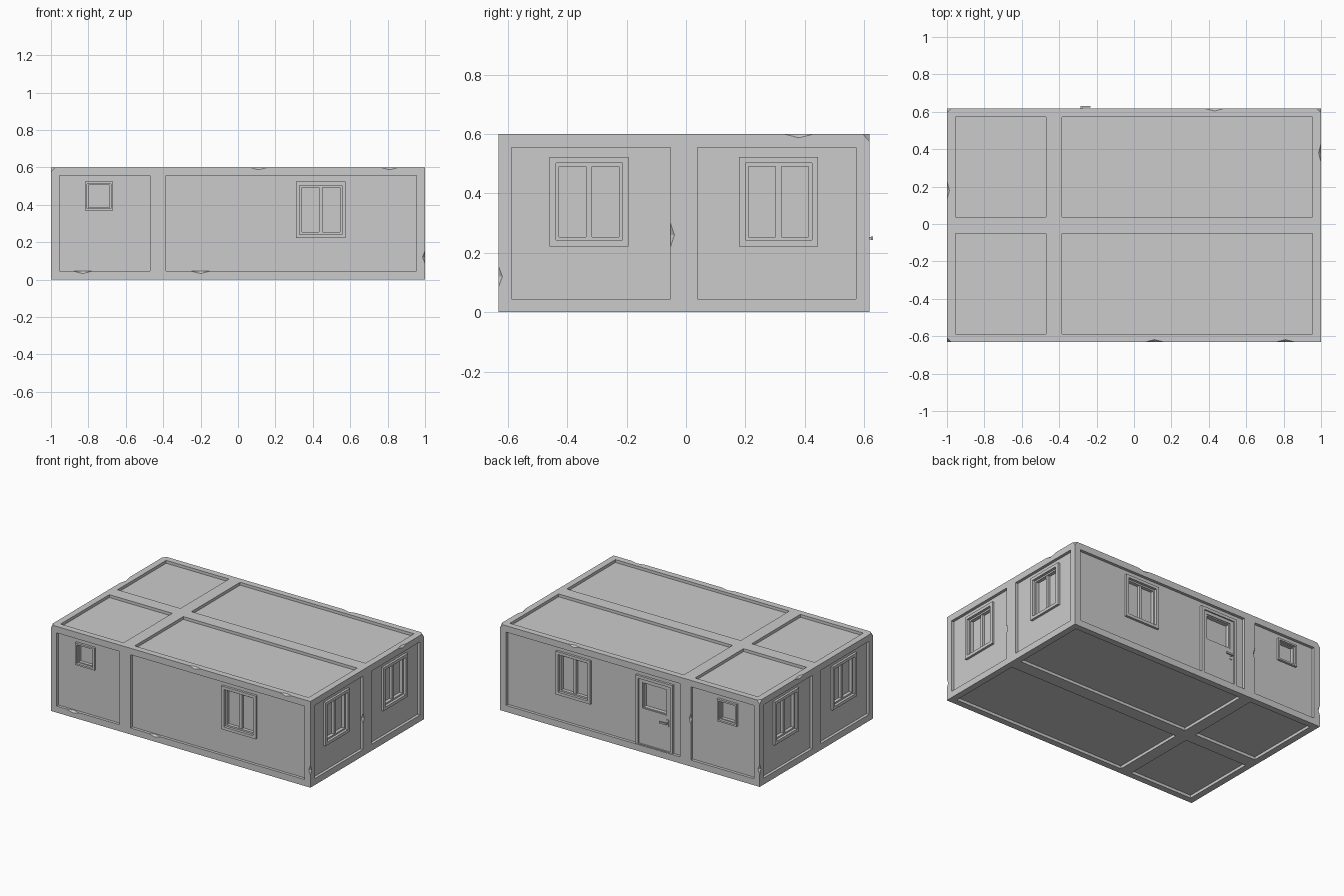
import bpy
import bmesh
from mathutils import Matrix, Vector

if "Cube" in bpy.data.objects:
    bpy.data.objects.remove(bpy.data.objects["Cube"], do_unlink=True)

HX, HY, H, CY = 1.0, 0.624, 0.6, -0.007     # half length, half width, height, y centre
SINK = 0.02                                 # depth of the wall panels
PANE = -0.045                               # depth of the glass

grey = bpy.data.materials.new("light grey")
grey.use_nodes = True
grey.diffuse_color = (0.6, 0.6, 0.6, 1)
grey.node_tree.nodes["Principled BSDF"].inputs["Base Color"].default_value = (0.6, 0.6, 0.6, 1)


def side(u, v, d, origin):
    """Frame of one wall: u along it, v up it, d outward."""
    m = Matrix((u, v, d)).transposed().to_4x4()
    m.translation = Vector(origin)
    return m


X, Y, Z = Vector((1, 0, 0)), Vector((0, 1, 0)), Vector((0, 0, 1))
FRONT = side(X, Z, -Y, (0, CY - HY, 0))
BACK = side(X, Z, Y, (0, CY + HY, 0))
LEFT = side(Y, Z, X, (HX, CY, 0))
RIGHT = side(Y, Z, -X, (-HX, CY, 0))
TOP = side(X, Y, Z, (0, CY, H))
BOTTOM = side(X, Y, -Z, (0, CY, 0))


def box(bm, m, rect, d0, d1):
    u0, u1, v0, v1 = rect
    mid = Vector((u0 + u1, v0 + v1, d0 + d1)) / 2
    size = Matrix.Diagonal((u1 - u0, v1 - v0, d1 - d0, 1))
    bmesh.ops.create_cube(bm, size=1, matrix=m @ Matrix.Translation(mid) @ size)


def ring(bm, m, outer, inner, d0, d1):
    """Rectangular frame between two rectangles."""
    loops = []
    for (u0, u1, v0, v1), d in ((outer, d0), (outer, d1), (inner, d1), (inner, d0)):
        corners = ((u0, v0), (u1, v0), (u1, v1), (u0, v1))
        loops.append([bm.verts.new(m @ Vector((u, v, d))) for u, v in corners])
    for k in range(4):
        a, b = loops[k], loops[(k + 1) % 4]
        for i in range(4):
            j = (i + 1) % 4
            bm.faces.new((a[i], a[j], b[j], b[i]))


def shrink(rect, t):
    return rect[0] + t, rect[1] - t, rect[2] + t, rect[3] - t


def make(name, bm):
    bmesh.ops.recalc_face_normals(bm, faces=bm.faces)
    mesh = bpy.data.meshes.new(name)
    bm.to_mesh(mesh)
    bm.free()
    mesh.materials.append(grey)
    obj = bpy.data.objects.new(name, mesh)
    bpy.context.collection.objects.link(obj)
    return obj


# Container shell
bm = bmesh.new()
box(bm, TOP, (-HX, HX, -HY, HY), -H, 0)
shell = make("container_shell", bm)

# Sunken panels on all six sides
bm = bmesh.new()
long_spans = ((-0.955, -0.47), (-0.385, 0.955))
cross_spans = ((-0.58, -0.045), (0.045, 0.58))
for m in (FRONT, BACK):
    for a, b in long_spans:
        box(bm, m, (a, b, 0.045, 0.555), -SINK, 0.05)
for m in (LEFT, RIGHT):
    for a, b in cross_spans:
        box(bm, m, (a, b, 0.045, 0.555), -SINK, 0.05)
for m in (TOP, BOTTOM):
    for a, b in long_spans:
        for c, d in cross_spans:
            box(bm, m, (a, b, c, d), -SINK, 0.05)
panel_cutter = make("panel_cutter", bm)

# Windows: rim, sash, centre bar and an opening in the wall
holes = bmesh.new()


def window(name, m, rect, rim, sash, bar):
    bm = bmesh.new()
    opening = shrink(rect, rim)
    box(holes, m, opening, PANE, 0.05)
    ring(bm, m, rect, opening, -SINK, -0.004)
    ring(bm, m, opening, shrink(opening, sash), PANE, -0.022)
    if bar:
        u = (rect[0] + rect[1]) / 2
        g = shrink(opening, sash)
        box(bm, m, (u - 0.01, u + 0.01, g[2], g[3]), PANE, -0.026)
    make(name, bm)


for label, m in (("front", FRONT), ("back", BACK)):
    window(label + "_small_window", m, (-0.818, -0.668, 0.368, 0.523), 0.012, 0.006, False)
    window(label + "_large_window", m, (0.31, 0.576, 0.222, 0.523), 0.02, 0.011, True)
for label, m in (("left", LEFT), ("right", RIGHT)):
    for end, u in (("front", -0.319), ("rear", 0.319)):
        window(f"{label}_{end}_window", m, (u - 0.133, u + 0.133, 0.222, 0.523), 0.021, 0.011, True)

# Door on the back: surround, leaf and glazed opening
door = (-0.325, -0.04, 0.045, 0.523)
leaf = (-0.305, -0.06, 0.051, 0.503)
glass = (-0.278, -0.087, 0.3, 0.482)
bm = bmesh.new()
ring(bm, BACK, door, leaf, -SINK, -0.004)
make("door_surround", bm)
bm = bmesh.new()
ring(bm, BACK, leaf, glass, -SINK, -0.013)
ring(bm, BACK, glass, shrink(glass, 0.008), PANE, -0.018)
make("door_leaf", bm)
box(holes, BACK, glass, PANE, 0.05)

# Door handle
bm = bmesh.new()
box(bm, BACK, (-0.292, -0.272, 0.225, 0.27), -0.014, -0.009)
box(bm, BACK, (-0.286, -0.276, 0.244, 0.254), -0.01, 0.007)
box(bm, BACK, (-0.286, -0.232, 0.243, 0.255), 0.006, 0.013)
make("door_handle", bm)


# Chipped edges: long thin diamonds cut from the corners of the shell
def chip(bm, pos, axis, half=0.05, r=0.013):
    radii = [r, r, r]
    radii[axis] = half
    m = Matrix.Translation(pos) @ Matrix.Diagonal((*radii, 1))
    tips = [bm.verts.new(m @ (s * v)) for v in (X, Y, Z) for s in (1, -1)]
    for a in tips[0:2]:
        for b in tips[2:4]:
            for c in tips[4:6]:
                bm.faces.new((a, b, c))


chips = bmesh.new()
YF, YB = CY - HY, CY + HY
for x in (0.11, 0.81):
    chip(chips, (x, YF, H), 0)
for x in (-0.83, -0.2):
    chip(chips, (x, YF, 0.045), 0)
chip(chips, (0.43, YB, H), 0)
chip(chips, (1, 0.38, H), 1)
chip(chips, (-1, 0.18, H), 1)
chip(chips, (1, -0.052, 0.26), 2, 0.04)
chip(chips, (-0.47, YB, 0.33), 2, 0.04)
for x, y in ((1, YF), (-1, YB)):
    chip(chips, (x, y, 0.12), 2, 0.035)
for x, y in ((-1, YF), (-1, YB), (1, YB)):
    chip(chips, (x, y, H), 2, 0.025, 0.022)

# Cut everything out of the shell, then drop the cutters
cutters = [panel_cutter, make("opening_cutter", holes), make("chip_cutter", chips)]
bpy.context.view_layer.objects.active = shell
for cutter in cutters:
    cutter.hide_render = True
    mod = shell.modifiers.new(cutter.name, "BOOLEAN")
    mod.operation = "DIFFERENCE"
    mod.solver = "EXACT"
    mod.object = cutter
    bpy.ops.object.modifier_apply(modifier=mod.name)
    bpy.data.objects.remove(cutter, do_unlink=True)
